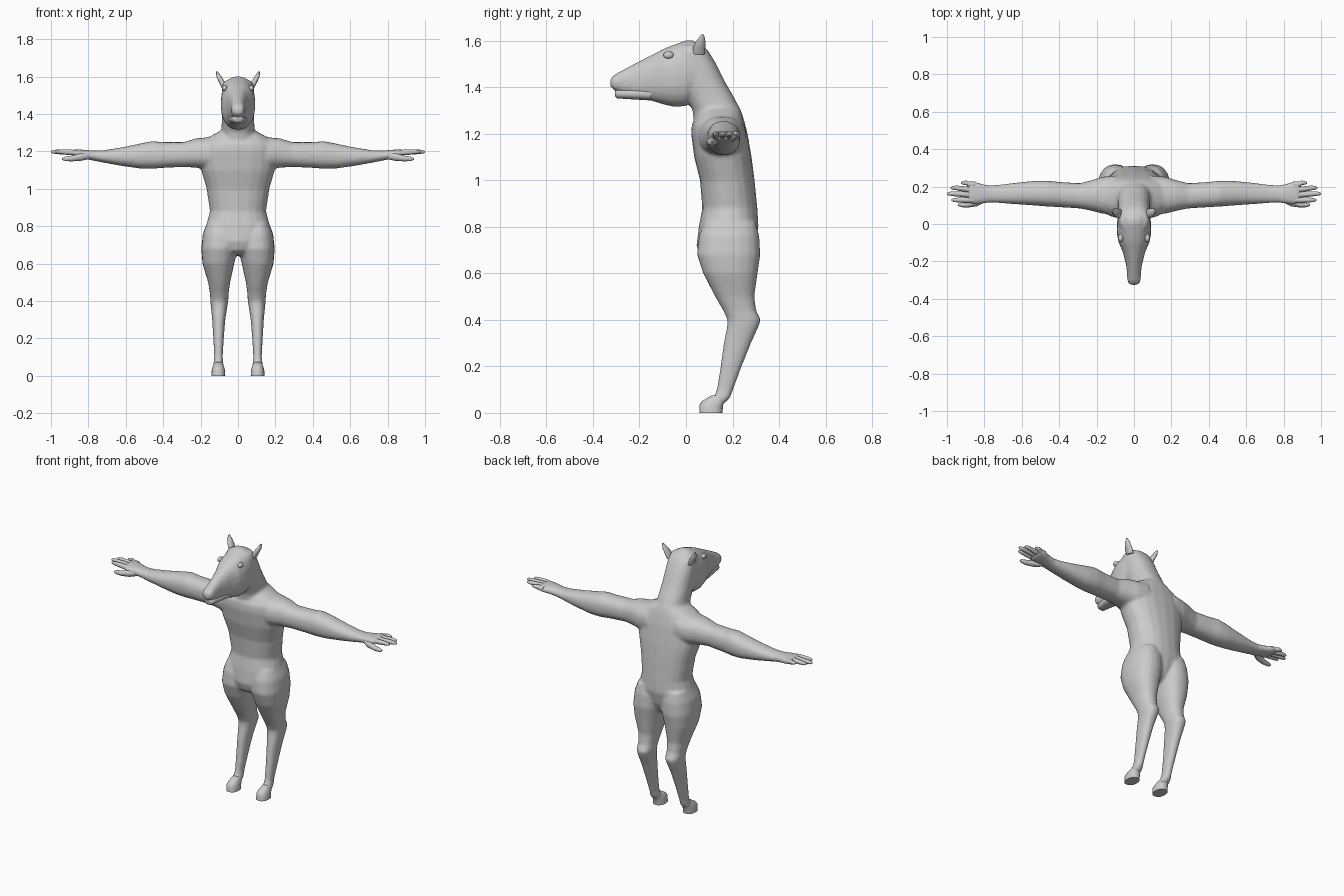
import bpy, bmesh, math
from mathutils import Vector


def loft(bm, axis, rings, s=1, n=20, p=2.3):
    """Closed loft; ring = (position, a0, a1, b0, b1), the extents across the axis."""
    loops = []
    for t, a0, a1, b0, b1 in rings:
        loop = []
        for i in range(n):
            u = 2 * math.pi * i / n
            c, d = math.cos(u), math.sin(u)
            a = (a0 + a1) / 2 + (a1 - a0) / 2 * math.copysign(abs(c) ** (2 / p), c)
            b = (b0 + b1) / 2 + (b1 - b0) / 2 * math.copysign(abs(d) ** (2 / p), d)
            x, y, z = {'x': (t, a, b), 'y': (a, t, b), 'z': (a, b, t)}[axis]
            loop.append(bm.verts.new((x * s, y, z)))
        loops.append(loop)
    faces = [bm.faces.new((l0[i], l0[(i + 1) % n], l1[(i + 1) % n], l1[i]))
             for l0, l1 in zip(loops, loops[1:]) for i in range(n)]
    faces += [bm.faces.new(loops[0]), bm.faces.new(loops[-1])]
    bmesh.ops.recalc_face_normals(bm, faces=faces)


def tube(bm, points, radii, s=1, n=10):
    """Rounded finger running along x."""
    rings = [(x, y - r, y + r, z - r, z + r) for (x, y, z), r in zip(points, radii)]
    loft(bm, 'x', rings, s, n, 2)


def finish(bm, name, angle=50):
    me = bpy.data.meshes.new(name)
    bm.to_mesh(me)
    bm.free()
    ob = bpy.data.objects.new(name, me)
    bpy.context.collection.objects.link(ob)
    bpy.ops.object.select_all(action='DESELECT')
    bpy.context.view_layer.objects.active = ob
    ob.select_set(True)
    bpy.ops.object.shade_smooth_by_angle(angle=math.radians(angle))
    return ob


# Body: overlapping lofts fused into one skin
bm = bmesh.new()
# torso
loft(bm, 'z', [
    (0.645, -.05, .05, .10, .24), (0.67, -.09, .09, .06, .27), (0.72, -.14, .14, .045, .295),
    (0.80, -.172, .172, .055, .312), (0.88, -.15, .15, .07, .307), (1.00, -.168, .168, .06, .295),
    (1.10, -.197, .197, .035, .282), (1.20, -.205, .205, .022, .265), (1.24, -.195, .195, .025, .255),
    (1.275, -.16, .16, .045, .245), (1.31, -.095, .095, .06, .232)])
# neck
loft(bm, 'z', [
    (1.20, -.10, .10, .04, .262), (1.30, -.09, .09, .028, .236), (1.36, -.087, .087, .00, .205),
    (1.42, -.087, .087, -.03, .17), (1.50, -.087, .087, -.05, .13), (1.55, -.085, .085, -.05, .10),
    (1.58, -.07, .07, -.04, .075)])
# head
loft(bm, 'y', [
    (-.325, -.022, .022, 1.40, 1.437), (-.305, -.036, .036, 1.385, 1.456), (-.27, -.037, .037, 1.37, 1.475),
    (-.22, -.042, .042, 1.356, 1.502), (-.15, -.06, .06, 1.342, 1.538), (-.095, -.084, .084, 1.325, 1.566),
    (-.05, -.092, .092, 1.315, 1.584), (.0, -.092, .092, 1.318, 1.602), (.03, -.088, .088, 1.345, 1.602),
    (.07, -.08, .08, 1.40, 1.58)])
for s in (1, -1):
    # arm and palm
    loft(bm, 'x', [
        (.10, .05, .26, 1.10, 1.285), (.17, .055, .252, 1.105, 1.275), (.225, .07, .235, 1.113, 1.27),
        (.29, .083, .218, 1.117, 1.25), (.40, .09, .225, 1.112, 1.25), (.46, .093, .232, 1.107, 1.255),
        (.52, .098, .232, 1.108, 1.243), (.62, .105, .222, 1.122, 1.222), (.72, .112, .21, 1.14, 1.206),
        (.77, .115, .206, 1.15, 1.204), (.81, .108, .214, 1.158, 1.208), (.86, .105, .23, 1.168, 1.211),
        (.89, .112, .228, 1.177, 1.209)], s)
    # leg
    loft(bm, 'z', [
        (.82, .03, .165, .08, .30), (.76, .0, .188, .055, .315), (.68, .003, .197, .047, .32),
        (.60, .02, .19, .073, .308), (.50, .042, .16, .125, .294), (.44, .05, .15, .16, .302),
        (.40, .052, .148, .178, .322), (.37, .057, .145, .176, .312), (.30, .068, .138, .162, .28),
        (.20, .076, .132, .148, .24), (.10, .082, .127, .132, .203), (.065, .078, .132, .118, .19),
        (.04, .075, .135, .09, .165)], s)
body = finish(bm, "body")
rm = body.modifiers.new("fuse", 'REMESH')
rm.mode = 'VOXEL'
rm.voxel_size = 0.009
rm.use_smooth_shade = True
sm = body.modifiers.new("soften", 'SMOOTH')
sm.factor = 0.5
sm.iterations = 5

# Lower jaw
bm = bmesh.new()
loft(bm, 'y', [(-.306, -.016, .016, 1.362, 1.385), (-.295, -.028, .028, 1.352, 1.392),
               (-.265, -.033, .033, 1.35, 1.395), (-.15, -.05, .05, 1.343, 1.40)])
finish(bm, "lower_jaw")

for s, side in ((1, "left"), (-1, "right")):
    # Hoof
    bm = bmesh.new()
    loft(bm, 'z', [(0, .068, .142, .058, .156), (.035, .07, .14, .058, .16),
                   (.05, .075, .135, .068, .17), (.075, .085, .125, .11, .18)], s)
    finish(bm, side + "_hoof")

    # Fingers and thumb
    bm = bmesh.new()
    for y0, y1, tip in ((.212, .22, .925), (.185, .193, .98), (.157, .162, 1.0), (.128, .128, .975)):
        tube(bm, [(.85, y0, 1.192), (.89, y0, 1.195), (tip - .03, y1, 1.198),
                  (tip - .008, y1, 1.198), (tip, y1, 1.198)], (.014, .0155, .0125, .009, .004), s)
    tube(bm, [(.80, .135, 1.177), (.84, .115, 1.17), (.89, .104, 1.162), (.925, .102, 1.16), (.94, .102, 1.16)],
         (.02, .021, .016, .012, .005), s)
    finish(bm, side + "_fingers")

    # Ear
    bm = bmesh.new()
    loft(bm, 'z', [(1.54, .06, .088, .03, .08), (1.57, .07, .102, .03, .083),
                   (1.60, .088, .116, .045, .083), (1.627, .108, .117, .066, .077)], s, 12, 2)
    finish(bm, side + "_ear")

    # Eye with brow ridge
    bpy.ops.mesh.primitive_uv_sphere_add(segments=16, ring_count=8, radius=1,
                                         location=(s * .071, -.075, 1.538))
    eye = bpy.context.object
    eye.name = side + "_eye"
    eye.scale = (.014, .022, .016)
    bpy.ops.object.shade_smooth()
